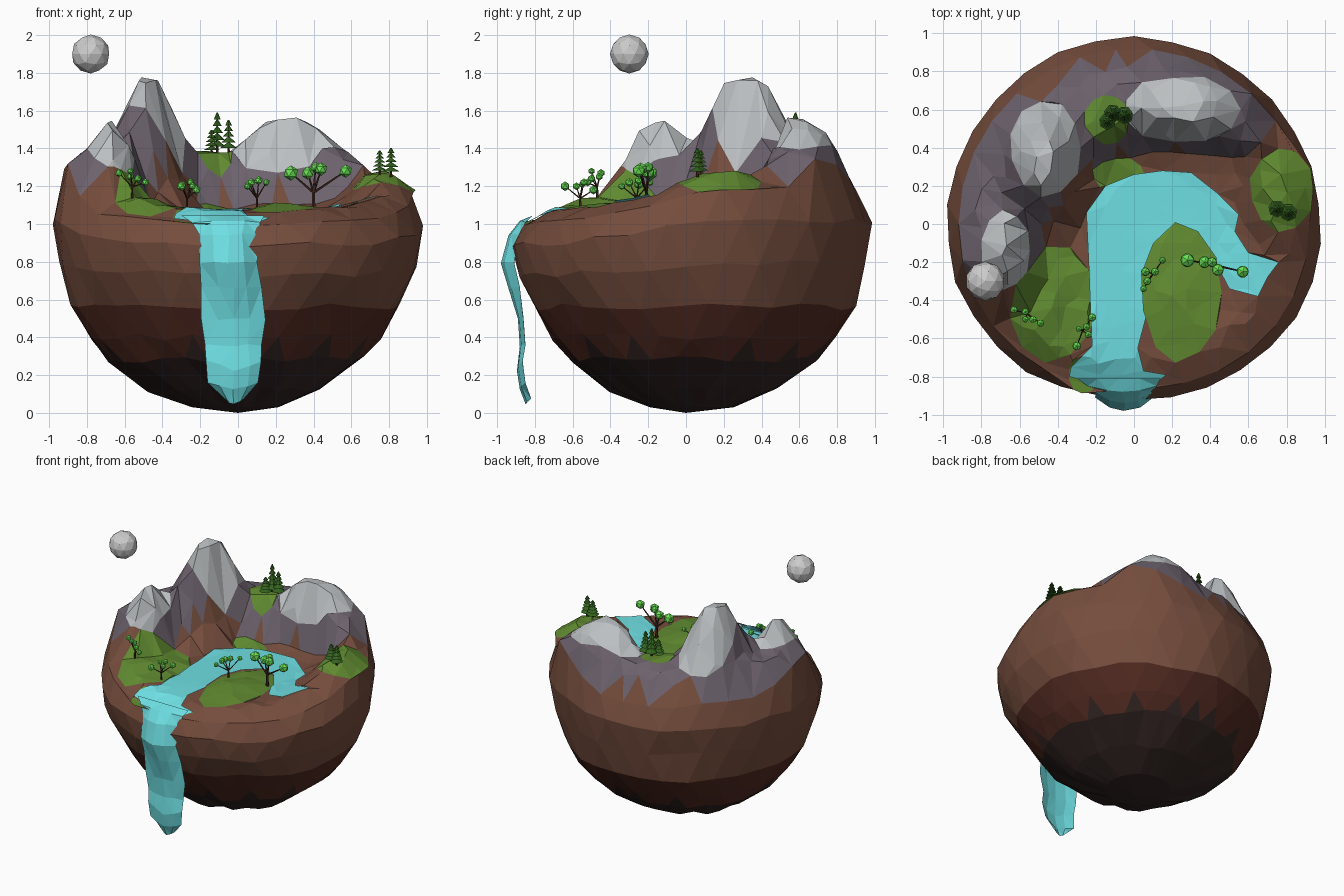
import bpy, bmesh, math, random
from mathutils import Vector, Matrix
from mathutils.geometry import delaunay_2d_cdt

if "Cube" in bpy.data.objects:
    bpy.data.objects.remove(bpy.data.objects["Cube"])
random.seed(4)
TAU = math.tau

def mat(name, r, g, b):
    m = bpy.data.materials.new(name)
    m.diffuse_color = [(c / 255) ** 2.2 for c in (r, g, b)] + [1]
    m.use_nodes = True
    m.node_tree.nodes["Principled BSDF"].inputs["Base Color"].default_value = m.diffuse_color
    return m

SOIL = mat("soil", 116, 78, 63)
CLAY = mat("clay", 82, 46, 38)
DEEP = mat("deep_soil", 54, 42, 40)
ROCK = mat("rock", 108, 98, 108)
SNOW = mat("snow", 186, 190, 192)
GRASS = mat("grass", 97, 138, 52)
WATER = mat("water", 110, 222, 226)
PINE = mat("pine_green", 54, 98, 36)
LEAF = mat("leaf_green", 105, 225, 85)
BARK = mat("bark", 74, 48, 36)
GROUND = [SOIL, CLAY, DEEP, ROCK, SNOW, GRASS]

def finish(name, bm, mats):
    me = bpy.data.meshes.new(name)
    bm.to_mesh(me)
    bm.free()
    for m in mats:
        me.materials.append(m)
    ob = bpy.data.objects.new(name, me)
    bpy.context.collection.objects.link(ob)
    return ob

def smooth(a, b, v):
    t = min(1, max(0, (v - a) / (b - a)))
    return t * t * (3 - 2 * t)

# Terrain height: basin, rim rolling over the edge, ridge, peaks and mounds
RIM_Z = [1.18, 1.21, 1.2, 1.21, 1.21, 1.11, 1.06, 1.09]
RIDGE = [Vector(p) for p in ((.45, .57), (.27, .6), (-.1, .58), (-.46, .42), (-.68, 0), (-.7, -.11))]
PEAKS = [(-.46, .3, .27, .37, .40), (.27, .6, .34, .27, .18), (-.64, -.13, .2, .25, .16)]
MOUNDS = [(.78, .18, .3, .4, .11), (.25, -.36, .26, .4, .035), (-.5, -.38, .28, .35, .04)]

def rim_scale(a):
    return 1 - .06 * max(0, -math.sin(a)) ** 4

def ridge_dist(x, y):
    p, best = Vector((x, y)), 9
    for a, b in zip(RIDGE, RIDGE[1:]):
        t = min(1, max(0, (p - a).dot(b - a) / (b - a).length_squared))
        best = min(best, (a + (b - a) * t - p).length)
    return best

def height(x, y):
    a = math.atan2(y, x)
    r = math.hypot(x, y) / rim_scale(a)
    k = (a % TAU) / TAU * 8
    i = int(k) % 8
    rim = RIM_Z[i] + (RIM_Z[(i + 1) % 8] - RIM_Z[i]) * smooth(0, 1, k - int(k))
    z = 1.07 + (rim - 1.07) * smooth(.45, .85, r) - .07 * smooth(.76, .93, r)
    out = smooth(.58, .8, r)
    z += (1.38 - z) * (1 - smooth(.05 + .1 * out, .25 + .11 * out, ridge_dist(x, y)))
    for cx, cy, rx, ry, top in PEAKS + MOUNDS:
        z += top * (1 - smooth(.17, 1, math.hypot((x - cx) / rx, (y - cy) / ry)))
    return z

# Region outlines, cut into the terrain as clean borders
def ellipse(cx, cy, rx, ry, n=11):
    return [(cx + rx * math.cos(TAU * i / n) * random.uniform(.92, 1.06),
             cy + ry * math.sin(TAU * i / n) * random.uniform(.92, 1.06)) for i in range(n)]

def inside(p, poly):
    hit = False
    for (ax, ay), (bx, by) in zip(poly, poly[1:] + poly[:1]):
        if (ay > p[1]) != (by > p[1]) and p[0] < (bx - ax) * (p[1] - ay) / (by - ay) + ax:
            hit = not hit
    return hit

lake = [(-.34, -.8), (-.33, -.75), (-.22, -.64), (-.23, -.4), (-.24, -.15), (-.25, .06), (-.15, .2),
        (0, .26), (.15, .28), (.3, .27), (.44, .16), (.55, .05), (.53, -.04), (.6, -.15), (.76, -.2),
        (.7, -.28), (.65, -.38), (.5, -.34), (.4, -.15), (.3, -.1), (.15, -.1), (.1, -.3), (.06, -.5),
        (.02, -.65), (.05, -.77), (.17, -.79), (.1, -.85), (-.2, -.84)]
island = ellipse(.25, -.36, .22, .36)
lawns = [ellipse(*e) for e in ((-.43, -.41, .23, .31), (.78, .18, .17, .22), (-.14, .55, .12, .13),
                               (-.08, .26, .14, .09), (-.26, -.79, .09, .1))]
snows = [ellipse(*e) for e in ((-.46, .4, .19, .25), (.25, .6, .3, .18), (-.67, -.14, .13, .21))]
outlines = [lake, island] + lawns + snows

N = 30
def ring_xy(i, r):
    a = TAU * i / N
    return r * rim_scale(a) * math.cos(a), r * rim_scale(a) * math.sin(a)

pts, edges = [Vector(ring_xy(i, .92)) for i in range(N)], []
for poly in outlines:
    s = len(pts)
    pts += [Vector(p) for p in poly]
    edges += [(s + i, s + (i + 1) % len(poly)) for i in range(len(poly))]
for row in range(-10, 11):
    for col in range(-10, 11):
        p = Vector((col * .1 + (row % 2) * .05 + random.uniform(-.025, .025), row * .09 + random.uniform(-.025, .025)))
        if p.length < .86 * rim_scale(math.atan2(p.y, p.x)) and min((p - q).length for q in pts) > .05:
            pts.append(p)
pts, _, tris, *_ = delaunay_2d_cdt(pts, edges, [], 0, 1e-5)

def region(c):
    if inside(c, island):
        return 5
    if inside(c, lake):
        return -1
    if any(inside(c, s) for s in snows):
        return 4
    steep = inside(c, lawns[0]) and height(*c) > 1.2
    if not steep and any(inside(c, l) for l in lawns):
        return 5
    return 3 if ridge_dist(*c) < .2 + .07 * smooth(.58, .8, c.length) else 0

# Island top and lake surface
bm, wm = bmesh.new(), bmesh.new()
zs = [height(*p) + (random.uniform(-.01, .01) if p.length < .8 and not inside(p, lake) else 0) for p in pts]
top = [bm.verts.new((p.x, p.y, z)) for p, z in zip(pts, zs)]
for t in tris:
    c = sum((pts[i] for i in t), Vector((0, 0))) / 3
    k = region(c)
    f = bm.faces.new([top[i] for i in t])
    f.material_index = max(k, 0)
    if k < 0:
        wm.faces.new([wm.verts.new((pts[i].x, pts[i].y, zs[i] + .01)) for i in t])
bmesh.ops.remove_doubles(wm, verts=wm.verts[:], dist=1e-4)
finish("lake", wm, [WATER])

# Rounded underside, staggered rings up to the rim (height or fraction of rim, radius)
PROFILE = [(.03, .23), (.125, .46), (.28, .68), (.4, .775), (.56, .87), (.38, .945), (.74, .98), (1, .92)]
rings = []
for j, (k, r) in enumerate(PROFILE):
    ring, last = [], j == len(PROFILE) - 1
    for i in range(N):
        u = i + (.5 if j % 2 == 0 else 0)
        x, y = ring_xy(u, r)
        z = k if j < 5 else .56 + (min(1.17, height(*ring_xy(u, .92))) - .56) * k
        if last:
            z = height(x, y)
        elif j < 5:
            x, y = x - .015, y + .025
        s = 1 if last else random.uniform(.99, 1.008)
        ring.append(bm.verts.new((x * s, y * s, z + (0 if last or j == 0 else random.uniform(-.02, .02)))))
    rings.append(ring)

def skin(*vs):
    f = bm.faces.new(vs)
    z = f.calc_center_median().z + random.uniform(-.02, .02)
    f.material_index = 2 if z < .32 else 1 if z < .57 else 0

base = bm.verts.new((0, 0, 0))
for i in range(N):
    n = (i + 1) % N
    skin(base, rings[0][n], rings[0][i])
    for j, (a, b) in enumerate(zip(rings, rings[1:])):
        if j % 2 == 0:
            skin(a[i], b[n], b[i])
            skin(a[i], a[n], b[n])
        else:
            skin(a[i], a[n], b[i])
            skin(a[n], b[n], b[i])
bmesh.ops.remove_doubles(bm, verts=bm.verts[:], dist=1e-4)
bmesh.ops.recalc_face_normals(bm, faces=bm.faces[:])
finish("floating_island", bm, GROUND)

# Waterfall: arched sheet, rows of (z, y, left, right)
FALL = [(1.045, -.81, -.3, .14), (1.01, -.88, -.24, .12), (.94, -.94, -.21, .11), (.8, -.98, -.2, .11),
        (.66, -.94, -.19, .13), (.5, -.89, -.19, .14), (.36, -.88, -.17, .13), (.25, -.895, -.17, .13),
        (.15, -.88, -.16, .11), (.06, -.85, -.07, .03)]
bm = bmesh.new()
grid = []
for j, (z, y, l, r) in enumerate(FALL):
    back = (0, .03, .06, .07, .06)[j] if j < 5 else .03
    jit = .01 if j else 0
    grid.append([bm.verts.new((l + (r - l) * u / 4 + random.uniform(-jit, jit), y + back * (u / 2 - 1) ** 2,
                               z + .02 * (abs(u - 2) - 1) * (j > 6) + random.uniform(-jit, jit))) for u in range(5)])
for a, b in zip(grid, grid[1:]):
    for u in range(4):
        bm.faces.new((a[u], b[u], b[u + 1], a[u + 1]))
bmesh.ops.triangulate(bm, faces=bm.faces[:])
finish("waterfall", bm, [WATER])

# Tree helpers
def rod(bm, a, b, r1, r2, mi=0, n=6):
    a, b = Vector(a), Vector(b)
    m = Matrix.Translation((a + b) / 2) @ (b - a).to_track_quat('Z', 'Y').to_matrix().to_4x4()
    g = bmesh.ops.create_cone(bm, cap_ends=True, segments=n, radius1=r1, radius2=r2, depth=(b - a).length, matrix=m)
    for f in {f for v in g['verts'] for f in v.link_faces}:
        f.material_index = mi

def pine(x, y, h):
    bm, z = bmesh.new(), height(x, y) - .015
    rod(bm, (x, y, z), (x, y, z + h * .9), .008, .004)
    for i in range(5):
        s = z + h * (.2 + .165 * i)
        rod(bm, (x, y, s), (x, y, s + h * .16), .046 - .007 * i, .004, 1, 7)
    finish("pine_tree", bm, [BARK, PINE])

def leafy(x, y, r, tips):
    bm, z = bmesh.new(), height(x, y) - .02
    fork = Vector((x, y, z + (tips[0][2] - z) * .5))
    rod(bm, (x, y, z), fork, r * .35, r * .22)
    for t in tips:
        rod(bm, fork, t, r * .2, r * .1, 0, 5)
        g = bmesh.ops.create_icosphere(bm, subdivisions=1, radius=r * random.uniform(.8, 1.15), matrix=Matrix.Translation(t))
        for f in {f for v in g['verts'] for f in v.link_faces}:
            f.material_index = 1
    finish("leafy_tree", bm, [BARK, LEAF])

for p in ((-.11, .58, .22), (-.05, .57, .18), (-.14, .54, .13), (.75, .08, .13), (.81, .06, .15)):
    pine(*p)
leafy(.4, -.21, .036, [(.28, -.19, 1.27), (.41, -.2, 1.3), (.44, -.24, 1.29), (.57, -.25, 1.28), (.37, -.2, 1.27)])
leafy(.1, -.26, .023, [(.06, -.25, 1.21), (.07, -.3, 1.22), (.05, -.34, 1.2), (.15, -.19, 1.22), (.11, -.25, 1.23)])
leafy(-.27, -.56, .022, [(-.29, -.55, 1.21), (-.24, -.58, 1.2), (-.22, -.49, 1.18), (-.25, -.54, 1.22), (-.3, -.64, 1.2)])
leafy(-.56, -.47, .022, [(-.63, -.45, 1.27), (-.57, -.46, 1.25), (-.57, -.5, 1.28), (-.53, -.5, 1.24), (-.49, -.52, 1.22)])

# Moon
bm = bmesh.new()
bmesh.ops.create_icosphere(bm, subdivisions=2, radius=.103, matrix=Matrix.Translation((-.78, -.3, 1.9)))
finish("moon", bm, [])
